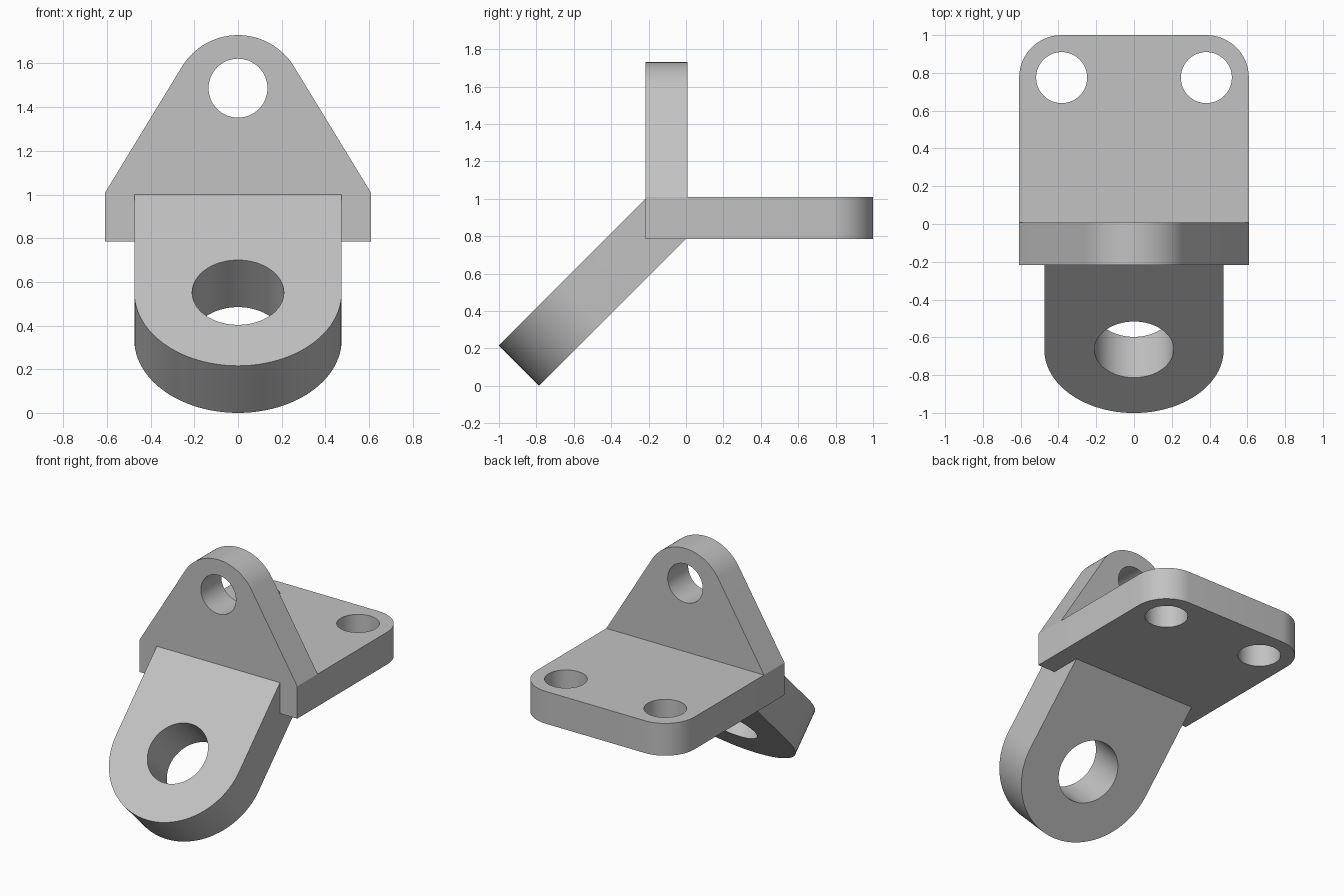
import bpy, bmesh
from math import sin, cos, pi, atan2, acos, hypot
from mathutils import Matrix, Vector

cube = bpy.data.objects.get("Cube")
if cube:
    bpy.data.objects.remove(cube, do_unlink=True)

grey = bpy.data.materials.new("machined grey")
grey.use_nodes = True
colour = (0.54, 0.54, 0.54, 1)
grey.diffuse_color = colour
grey.node_tree.nodes["Principled BSDF"].inputs["Base Color"].default_value = colour


def arc(cx, cy, r, start, end, steps):
    return [(cx + r * cos(start + (end - start) * i / steps),
             cy + r * sin(start + (end - start) * i / steps)) for i in range(steps + 1)]


def frame(origin, u, v):
    """Plane through origin with axes u and v; parts grow along u x v."""
    u, v = Vector(u).normalized(), Vector(v).normalized()
    m = Matrix((u, v, u.cross(v))).transposed().to_4x4()
    m.translation = origin
    return m


def prism(name, outline, low, high, plane):
    bm = bmesh.new()
    face = bm.faces.new([bm.verts.new((x, y, low)) for x, y in outline])
    grown = bmesh.ops.extrude_face_region(bm, geom=[face])["geom"]
    bmesh.ops.translate(bm, vec=(0, 0, high - low),
                        verts=[g for g in grown if isinstance(g, bmesh.types.BMVert)])
    bm.transform(plane)
    bmesh.ops.recalc_face_normals(bm, faces=bm.faces)
    mesh = bpy.data.meshes.new(name)
    bm.to_mesh(mesh)
    bm.free()
    mesh.materials.append(grey)
    obj = bpy.data.objects.new(name, mesh)
    bpy.context.collection.objects.link(obj)
    return obj


def combine(target, other, operation):
    mod = target.modifiers.new(operation, "BOOLEAN")
    mod.operation, mod.solver, mod.object = operation, "EXACT", other
    bpy.context.view_layer.objects.active = target
    bpy.ops.object.modifier_apply(modifier=mod.name)
    bpy.data.objects.remove(other, do_unlink=True)


def plate(name, outline, thickness, plane, holes):
    obj = prism(name, outline, 0, thickness, plane)
    for x, y, r in holes:
        cutter = prism("hole_cutter", arc(x, y, r, 0, 2 * pi, 64)[:-1], -0.05, thickness + 0.05, plane)
        cutter.hide_render = True
        combine(obj, cutter, "DIFFERENCE")
    return obj


half, thick, bottom, front = 0.608, 0.225, 0.785, -0.216

# Horizontal plate with two rounded rear corners
corner, hx, hy = 0.225, 0.383, 0.775
base_outline = ([(-half, front), (half, front)] + arc(hx, hy, corner, 0, pi / 2, 16)
                + arc(-hx, hy, corner, pi / 2, pi, 16))
bracket = plate("bracket", base_outline, thick, frame((0, 0, bottom), (1, 0, 0), (0, 1, 0)),
                [(hx, hy, 0.135), (-hx, hy, 0.135)])

# Upright lug, its sloping sides tangent to the round top
shoulder, cz, r = bottom + thick, 1.43, 0.3
tangent = atan2(shoulder - cz, half) + acos(r / hypot(half, shoulder - cz))
lug_outline = ([(-half, bottom), (half, bottom), (half, shoulder)]
               + arc(0, cz, r, tangent, pi - tangent, 32) + [(-half, shoulder)])
upright = plate("upright_lug", lug_outline, thick,
                frame((0, front + thick, 0), (1, 0, 0), (0, 0, 1)), [(0, 1.487, 0.135)])

# Round-ended arm sloping down at 45 degrees
w = 0.475
arm_outline = arc(0, 0, w, pi, 2 * pi, 48) + [(w, 0.635), (-w, 0.635)]
arm = plate("angled_arm", arm_outline, 0.305,
            frame((0, -bottom + w * cos(pi / 4), w * sin(pi / 4)), (1, 0, 0), (0, 1, 1)),
            [(0, 0, 0.21)])

combine(bracket, upright, "UNION")
combine(bracket, arm, "UNION")

bpy.ops.object.select_all(action="DESELECT")
bracket.select_set(True)
bpy.context.view_layer.objects.active = bracket
bpy.ops.object.shade_smooth_by_angle(angle=pi / 6)
